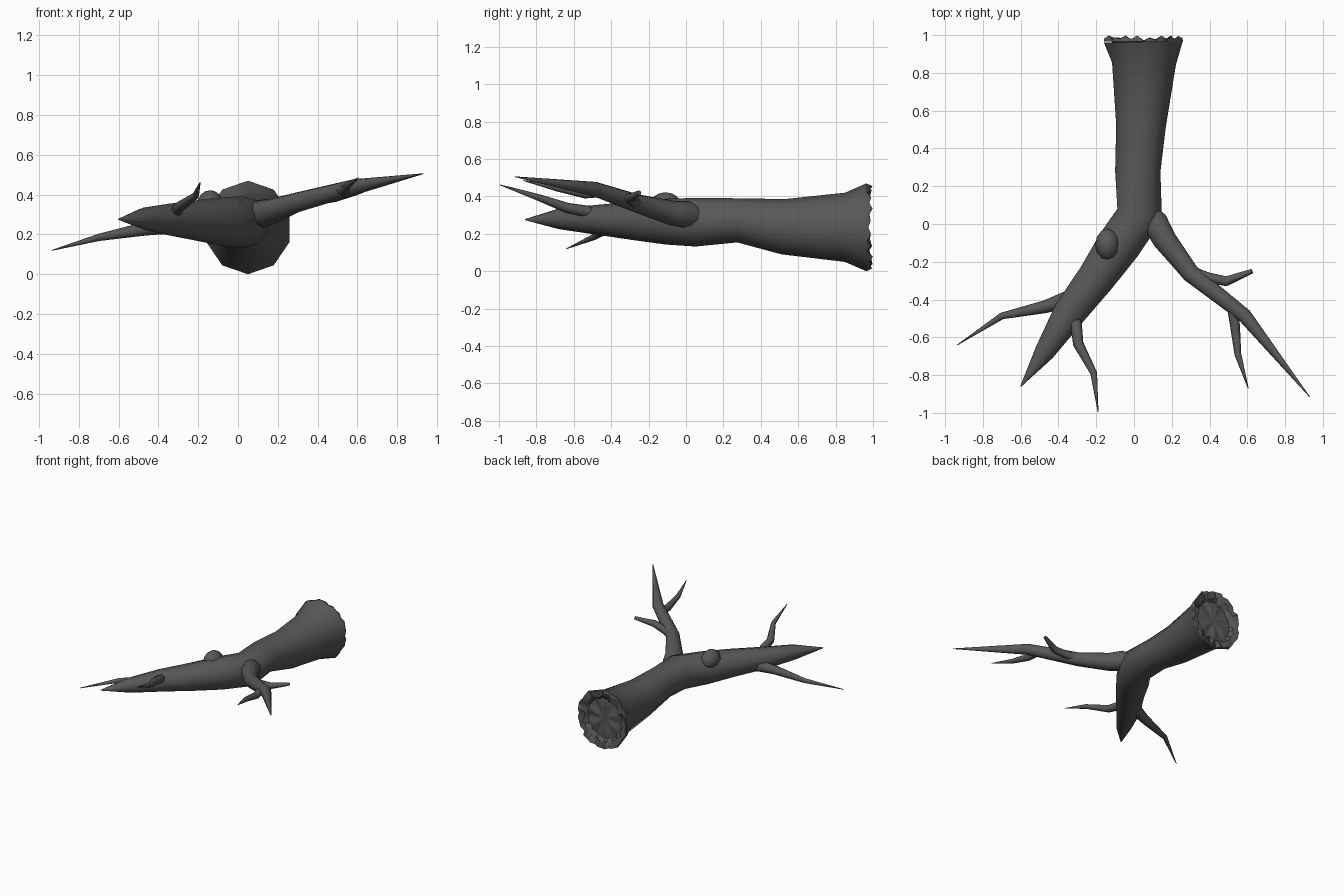
import bpy, bmesh, math, random
from mathutils import Vector

if "Cube" in bpy.data.objects:
    bpy.data.objects.remove(bpy.data.objects["Cube"])

random.seed(4)

bark = bpy.data.materials.new("dark bark")
bark.diffuse_color = (0.10, 0.098, 0.096, 1)
bark.use_nodes = True
bark.node_tree.nodes["Principled BSDF"].inputs["Base Color"].default_value = bark.diffuse_color


def finish(name, bm, angle=50):
    """Turn a bmesh into a smooth-shaded bark object."""
    bmesh.ops.recalc_face_normals(bm, faces=bm.faces)
    me = bpy.data.meshes.new(name)
    bm.to_mesh(me)
    bm.free()
    ob = bpy.data.objects.new(name, me)
    bpy.context.collection.objects.link(ob)
    me.materials.append(bark)
    bpy.ops.object.select_all(action='DESELECT')
    ob.select_set(True)
    bpy.context.view_layer.objects.active = ob
    bpy.ops.object.shade_smooth_by_angle(angle=math.radians(angle))
    return ob


def tube(name, stations, sides=8, cap_start=True):
    """Tapered limb; stations are (x, y, z, half width, half height)."""
    bm = bmesh.new()
    pts = [Vector(s[:3]) for s in stations]
    rings = []
    for i, s in enumerate(stations):
        t = (pts[min(i + 1, len(pts) - 1)] - pts[max(i - 1, 0)]).normalized()
        side = t.cross(Vector((0, 0, 1))).normalized()
        up = side.cross(t)
        rings.append([bm.verts.new(pts[i] + side * s[3] * math.sin(2 * math.pi * k / sides)
                                   + up * s[4] * math.cos(2 * math.pi * k / sides))
                      for k in range(sides)])
    for a, b in zip(rings, rings[1:]):
        for k in range(sides):
            n = (k + 1) % sides
            bm.faces.new((a[k], a[n], b[n], b[k]))
    if cap_start:
        bm.faces.new(rings[0])
    bm.faces.new(rings[-1])
    return finish(name, bm)


def limb(name, stations, sides=8):
    """Round limb; stations are (x, y, z, radius)."""
    return tube(name, [s + (s[3],) for s in stations], sides)


# Trunk, bending into the thick left limb
tube("trunk", [
    (0.05, 0.965, 0.235, 0.22, 0.235),
    (0.053, 0.85, 0.235, 0.178, 0.185),
    (0.037, 0.52, 0.238, 0.138, 0.148),
    (0.02, 0.28, 0.272, 0.126, 0.118),
    (0.03, 0.05, 0.262, 0.128, 0.13),
    (-0.08, -0.11, 0.265, 0.122, 0.122),
    (-0.2, -0.285, 0.27, 0.105, 0.103),
    (-0.345, -0.475, 0.275, 0.09, 0.08),
    (-0.475, -0.68, 0.28, 0.056, 0.055),
    (-0.6, -0.86, 0.276, 0.003, 0.003)], sides=10, cap_start=False)

# Splintered broken end of the trunk
N = 40
bm = bmesh.new()


def end_ring(scale, depth):
    """Ring on the ten-sided outline of the trunk end; depth(k) gives y."""
    ring = []
    for k in range(N):
        a = 2 * math.pi * k / N
        flat = math.cos(math.pi / 10) / math.cos(a % (math.pi / 5) - math.pi / 10)
        ring.append(bm.verts.new((0.05 + 0.22 * scale(k) * flat * math.sin(a), depth(k),
                                  0.235 + 0.235 * scale(k) * flat * math.cos(a))))
    return ring


def tooth(k):
    return (0.992 if k % 2 else 0.974) + random.uniform(-0.008, 0.008)


rings = [end_ring(lambda k: 1, lambda k: 0.965),
         end_ring(lambda k: 0.985, tooth),
         end_ring(lambda k: random.uniform(0.72, 0.84), lambda k: random.uniform(0.965, 0.985)),
         end_ring(lambda k: 0.66 + 0.05 * (k % 2), lambda k: random.uniform(0.94, 0.95)),
         end_ring(lambda k: 0.35, lambda k: 0.95 + 0.008 * math.sin(k))]
for a, b in zip(rings, rings[1:]):
    for k in range(N):
        n = (k + 1) % N
        bm.faces.new((a[k], a[n], b[n], b[k]))
centre = bm.verts.new((0.05, 0.945, 0.235))
for k in range(N):
    bm.faces.new((rings[-1][k], rings[-1][(k + 1) % N], centre))
finish("broken_end", bm, 35)

# Knot on top of the bend
bm = bmesh.new()
bmesh.ops.create_uvsphere(bm, u_segments=12, v_segments=8, radius=1)
for v in bm.verts:
    v.co = Vector((-0.14 + 0.065 * v.co.x, -0.11 + 0.085 * v.co.y, 0.35 + 0.072 * v.co.z))
finish("knot", bm)

# Right branch with its two twigs
limb("right_branch", [
    (0.07, 0.07, 0.285, 0.05), (0.11, 0.01, 0.302, 0.072), (0.16, -0.08, 0.312, 0.066),
    (0.30, -0.262, 0.362, 0.05), (0.585, -0.485, 0.438, 0.04), (0.93, -0.915, 0.505, 0.002)], 10)
limb("right_inner_twig", [
    (0.52, -0.44, 0.425, 0.028), (0.535, -0.54, 0.415, 0.026),
    (0.55, -0.69, 0.445, 0.018), (0.605, -0.87, 0.485, 0.002)])
limb("right_outer_twig", [
    (0.31, -0.255, 0.365, 0.03), (0.39, -0.285, 0.375, 0.029), (0.49, -0.303, 0.39, 0.026),
    (0.56, -0.275, 0.405, 0.019), (0.625, -0.25, 0.42, 0.012)])

# Left branch and twig growing off the thick limb
limb("left_branch", [
    (-0.27, -0.38, 0.26, 0.05), (-0.36, -0.40, 0.245, 0.043), (-0.47, -0.438, 0.228, 0.034),
    (-0.70, -0.487, 0.185, 0.018), (-0.935, -0.64, 0.12, 0.002)])
limb("left_twig", [
    (-0.312, -0.49, 0.305, 0.02), (-0.307, -0.53, 0.32, 0.031), (-0.295, -0.635, 0.338, 0.028),
    (-0.213, -0.79, 0.395, 0.018), (-0.19, -0.995, 0.462, 0.002)])
